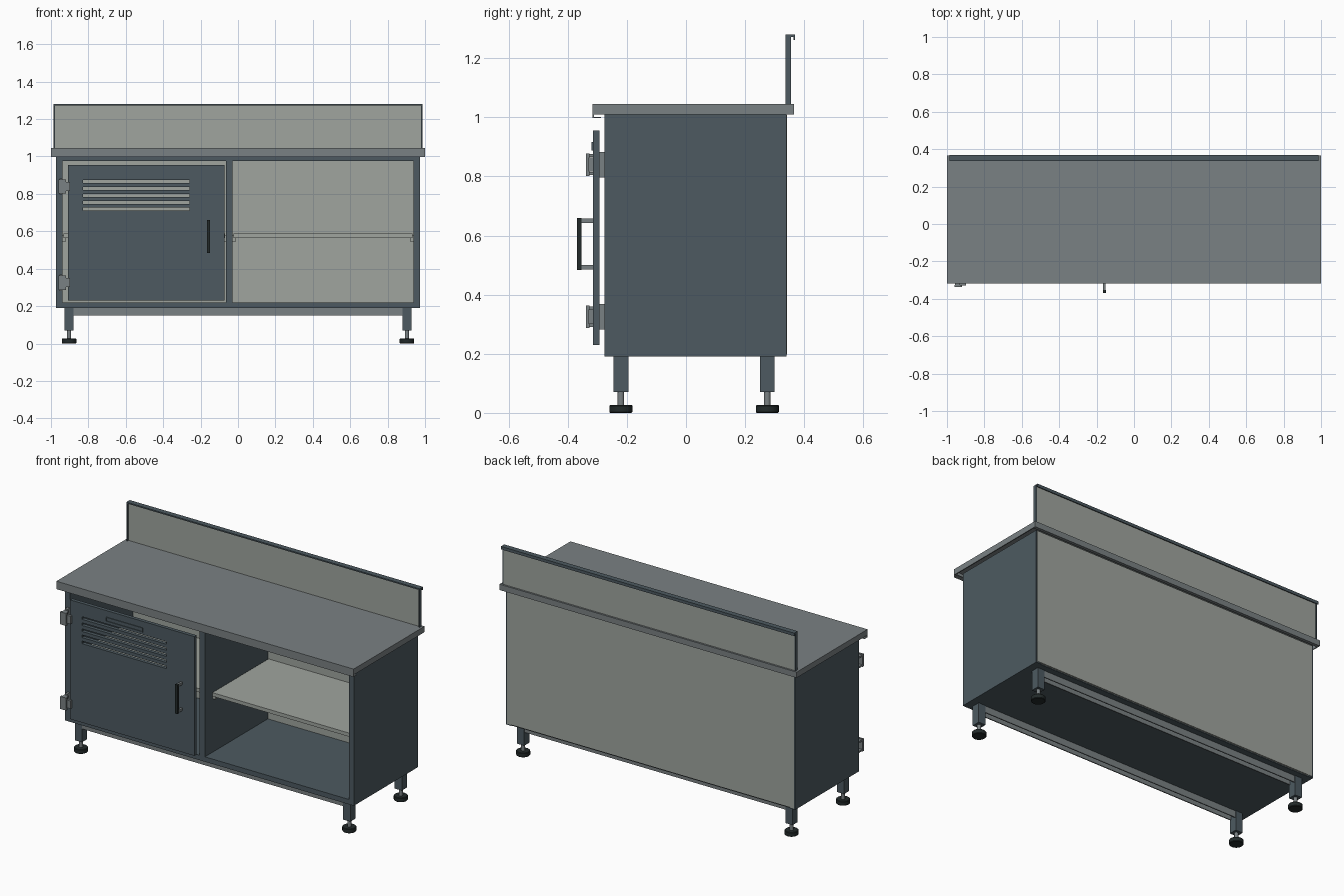
import bpy, bmesh, math
from mathutils import Matrix, Vector

cube = bpy.data.objects.get("Cube")
if cube:
    bpy.data.objects.remove(cube, do_unlink=True)


def make_material(name, rgb):
    mat = bpy.data.materials.new(name)
    mat.use_nodes = True
    colour = (*rgb, 1)
    mat.diffuse_color = colour
    mat.node_tree.nodes["Principled BSDF"].inputs["Base Color"].default_value = colour
    return mat


slate = make_material("slate paint", (0.074, 0.102, 0.119))
pale = make_material("pale grey paint", (0.35, 0.375, 0.345))
steel = make_material("grey steel", (0.195, 0.22, 0.228))
black = make_material("black rubber", (0.016, 0.023, 0.023))


def finish(name, bm, mat):
    mesh = bpy.data.meshes.new(name)
    bm.to_mesh(mesh)
    bm.free()
    mesh.materials.append(mat)
    obj = bpy.data.objects.new(name, mesh)
    bpy.context.collection.objects.link(obj)
    return obj


def boxes(name, mat, *ranges):
    """One object made of boxes, each given as x, y and z ranges."""
    bm = bmesh.new()
    for spans in ranges:
        centre = Vector([(a + b) / 2 for a, b in spans])
        size = Vector([b - a for a, b in spans])
        bmesh.ops.create_cube(bm, size=1, matrix=Matrix.Translation(centre) @ Matrix.Diagonal(size).to_4x4())
    return finish(name, bm, mat)


def lathe(name, mat, profile, x, y):
    """Spin a radius/height profile around an upright axis."""
    bm = bmesh.new()
    verts = [bm.verts.new((r, 0, z)) for r, z in profile]
    edges = [bm.edges.new(pair) for pair in zip(verts, verts[1:])]
    bmesh.ops.spin(bm, geom=verts + edges, cent=(0, 0, 0), axis=(0, 0, 1), angle=math.tau, steps=24)
    bmesh.ops.remove_doubles(bm, verts=bm.verts, dist=1e-4)
    bmesh.ops.recalc_face_normals(bm, faces=bm.faces)
    obj = finish(name, bm, mat)
    obj.location = (x, y, 0)
    bpy.ops.object.select_all(action='DESELECT')
    obj.select_set(True)
    bpy.context.view_layer.objects.active = obj
    bpy.ops.object.shade_smooth_by_angle(angle=math.radians(35))


# Cabinet shell
depth = (-0.275, 0.34)
full = (0.19, 1.01)
inner = (-0.94, 0.94)
for side, span in (("right", (-0.972, -0.938)), ("left", (0.938, 0.972))):
    boxes(side + "_side_panel", slate, (span, depth, full))
boxes("divider", slate, ((-0.065, -0.03), (-0.275, 0.33), full))
boxes("cabinet_floor", slate, (inner, (-0.275, 0.335), (0.19, 0.22)))
boxes("top_front_rail", slate, (inner, (-0.275, -0.24), (0.977, 1.01)))
boxes("back_panel", pale, (inner, (0.33, 0.337), (0.195, 1.01)),
      ((-0.965, 0.965), (0.336, 0.342), (0.197, 1.008)))

# Folded sheet worktop with turned-in edges
boxes("worktop", steel,
      ((-1, 1), (-0.317, 0.365), (1.033, 1.045)),
      ((-1, 1), (-0.317, -0.311), (0.997, 1.04)),
      ((-1, 1), (-0.317, -0.288), (0.997, 1.001)),
      ((-1, 1), (0.359, 0.365), (1.01, 1.04)),
      ((-1, 1), (0.346, 0.365), (1.01, 1.015)),
      ((-1, -0.994), (-0.315, 0.364), (1.01, 1.04)),
      ((0.994, 1), (-0.315, 0.364), (1.01, 1.04)))

# Upstand behind the worktop
boxes("upstand_sheet", pale, ((-0.98, 0.98), (0.347, 0.354), (1.045, 1.275)))
boxes("upstand_frame", slate,
      ((-0.987, -0.979), (0.337, 0.355), (1.045, 1.275)),
      ((0.979, 0.987), (0.337, 0.355), (1.045, 1.275)),
      ((-0.987, 0.987), (0.337, 0.369), (1.272, 1.28)),
      ((-0.987, 0.987), (0.364, 0.369), (1.262, 1.28)))

# Shelves with end brackets
for side, (x0, x1) in (("left", (-0.025, 0.933)), ("right", (-0.933, -0.07))):
    boxes(side + "_shelf", pale,
          ((x0, x1), (-0.21, 0.328), (0.578, 0.587)),
          ((x0, x1), (-0.21, -0.204), (0.565, 0.587)),
          ((x0, x1), (0.322, 0.328), (0.565, 0.587)))
    boxes(side + "_shelf_brackets", pale,
          ((x0 - 0.005, x0 + 0.013), (-0.2, 0.32), (0.545, 0.577)),
          ((x1 - 0.013, x1 + 0.005), (-0.2, 0.32), (0.545, 0.577)))

# Door with open ventilation slots
door_y = (-0.315, -0.293)
slot_x = (-0.83, -0.26)
slot_low, slot_high, pitch, slot_height = 0.71, 0.874, 0.037, 0.016
door_parts = [((-0.91, slot_x[0]), door_y, (0.23, 0.955)),
              ((slot_x[1], -0.073), door_y, (0.23, 0.955)),
              (slot_x, door_y, (0.23, slot_low)),
              (slot_x, door_y, (slot_high, 0.955))]
for i in range(4):
    z = slot_low + i * pitch
    door_parts.append((slot_x, door_y, (z + slot_height, z + pitch)))
boxes("door", slate, *door_parts)

# Label holder: a thin raised frame
boxes("label_holder", slate,
      ((-0.67, -0.42), (-0.319, -0.314), (0.888, 0.893)),
      ((-0.67, -0.42), (-0.319, -0.314), (0.911, 0.916)),
      ((-0.67, -0.665), (-0.319, -0.314), (0.888, 0.916)),
      ((-0.425, -0.42), (-0.319, -0.314), (0.888, 0.916)))

# Door handle
boxes("handle_grip", black, ((-0.167, -0.15), (-0.368, -0.353), (0.483, 0.66)))
boxes("handle_posts", steel,
      ((-0.165, -0.152), (-0.355, -0.314), (0.485, 0.5)),
      ((-0.165, -0.152), (-0.355, -0.314), (0.643, 0.658)))

# Hinges: body plate, knuckle and leaf on the door
for name, z in (("lower_hinge", 0.325), ("upper_hinge", 0.84)):
    boxes(name, steel,
          ((-0.955, -0.938), (-0.3, -0.274), (z - 0.043, z + 0.043)),
          ((-0.958, -0.93), (-0.335, -0.296), (z - 0.035, z - 0.025)),
          ((-0.958, -0.93), (-0.335, -0.296), (z + 0.025, z + 0.035)),
          ((-0.96, -0.92), (-0.338, -0.326), (z - 0.038, z + 0.038)),
          ((-0.935, -0.897), (-0.33, -0.314), (z - 0.024, z + 0.024)))

# Under-rails, legs and adjustable feet
for end, y in (("front", -0.22), ("back", 0.275)):
    boxes(end + "_under_rail", steel,
          ((-0.92, 0.92), (y - 0.022, y + 0.022), (0.184, 0.191)),
          ((-0.88, 0.88), (y - 0.022, y - 0.016), (0.15, 0.19)),
          ((-0.88, 0.88), (y + 0.016, y + 0.022), (0.15, 0.19)))
    for side, x in (("right", -0.903), ("left", 0.903)):
        label = end + "_" + side
        boxes(label + "_leg", slate, ((x - 0.024, x + 0.024), (y - 0.025, y + 0.025), (0.07, 0.19)))
        lathe(label + "_stem", steel, [(0, 0.02), (0.011, 0.02), (0.011, 0.075), (0, 0.075)], x, y)
        lathe(label + "_foot", black,
              [(0, 0), (0.036, 0), (0.039, 0.003), (0.039, 0.024), (0.036, 0.027), (0, 0.027)], x, y)
